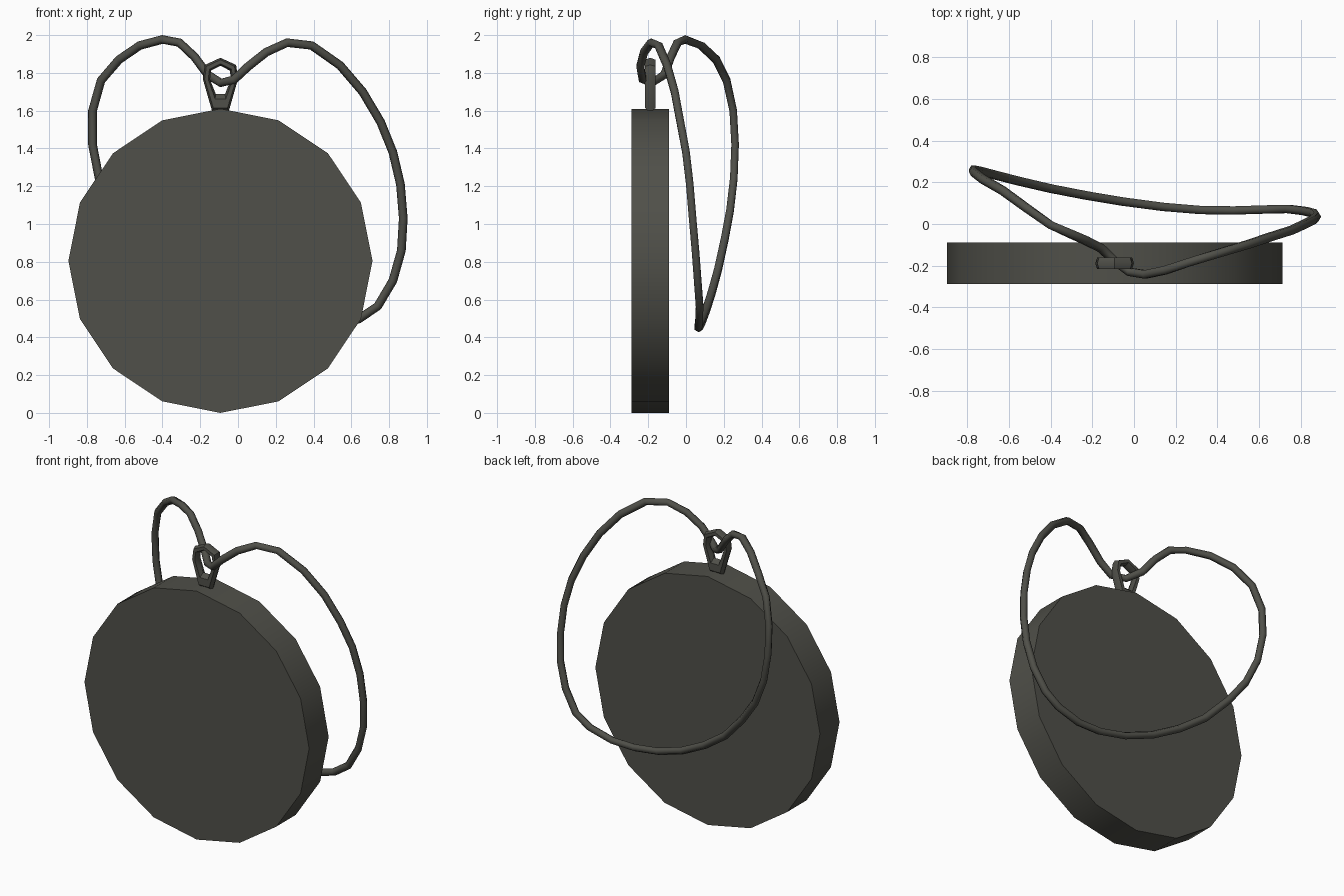
import bpy, bmesh, math
from mathutils import Vector

if "Cube" in bpy.data.objects:
    bpy.data.objects.remove(bpy.data.objects["Cube"])

metal = bpy.data.materials.new("dark_grey_metal")
metal.diffuse_color = (0.08, 0.08, 0.067, 1)
metal.use_nodes = True
metal.node_tree.nodes["Principled BSDF"].inputs["Base Color"].default_value = metal.diffuse_color
CX, CY, R = -0.093, -0.189, 0.805


def finish(bm, name, angle):
    bmesh.ops.recalc_face_normals(bm, faces=bm.faces)
    me = bpy.data.meshes.new(name)
    bm.to_mesh(me)
    bm.free()
    me.materials.append(metal)
    ob = bpy.data.objects.new(name, me)
    bpy.context.collection.objects.link(ob)
    bpy.ops.object.select_all(action='DESELECT')
    ob.select_set(True)
    bpy.context.view_layer.objects.active = ob
    bpy.ops.object.shade_smooth_by_angle(angle=math.radians(angle))
    return ob


def skin_rings(rings):
    """Closed tube through a closed series of cross-sections."""
    bm = bmesh.new()
    vs = [[bm.verts.new(p) for p in ring] for ring in rings]
    n, m = len(vs), len(vs[0])
    for i in range(n):
        a, b = vs[i], vs[(i + 1) % n]
        for j in range(m):
            k = (j + 1) % m
            bm.faces.new((a[j], a[k], b[k], b[j]))
    return bm


# medallion: 16-sided disc standing on its edge
bm = bmesh.new()
sides = []
for y in (CY - 0.1, CY + 0.1):
    sides.append([bm.verts.new((CX + R * math.sin(math.tau * i / 16), y,
                                R + R * math.cos(math.tau * i / 16))) for i in range(16)])
for s in sides:
    bm.faces.new(s)
for i in range(16):
    k = (i + 1) % 16
    bm.faces.new((sides[0][i], sides[0][k], sides[1][k], sides[1][i]))
finish(bm, "medallion", 30)

# hanging eyelet: teardrop ring with a bevelled section
outer = [(0, 1.88), (0.083, 1.842), (0.093, 1.767), (0.042, 1.59)]
inner = [(0, 1.838), (0.05, 1.812), (0.055, 1.765), (0.024, 1.687)]
pairs = list(zip(outer, inner))
pairs += [((-o[0], o[1]), (-i[0], i[1])) for o, i in reversed(pairs[1:])]
section = [(0, 0), (0.25, 0.028), (0.75, 0.028), (1, 0), (0.75, -0.028), (0.25, -0.028)]
rings = [[(CX + o[0] + (i[0] - o[0]) * t, CY + d, o[1] + (i[1] - o[1]) * t)
          for t, d in section] for o, i in pairs]
finish(skin_rings(rings), "eyelet", 40)

# cord: closed loop threaded through the eyelet
path = [Vector(p) for p in (
    (-0.09, -0.18, 1.747), (-0.16, -0.115, 1.79), (-0.23, -0.08, 1.885),
    (-0.31, -0.045, 1.96), (-0.40, -0.005, 1.977), (-0.52, 0.08, 1.945),
    (-0.63, 0.16, 1.87), (-0.725, 0.215, 1.76), (-0.77, 0.25, 1.60),
    (-0.77, 0.26, 1.42), (-0.735, 0.253, 1.24), (-0.66, 0.233, 1.07),
    (-0.55, 0.205, 0.92), (-0.40, 0.17, 0.76), (-0.23, 0.137, 0.64),
    (-0.05, 0.107, 0.545), (0.14, 0.082, 0.48), (0.32, 0.067, 0.45),
    (0.48, 0.065, 0.452), (0.64, 0.07, 0.497), (0.74, 0.072, 0.565),
    (0.82, 0.062, 0.70), (0.865, 0.05, 0.86), (0.875, 0.035, 1.03),
    (0.86, 0.02, 1.21), (0.82, 0.0, 1.38), (0.755, -0.03, 1.54),
    (0.66, -0.06, 1.70), (0.54, -0.10, 1.84), (0.39, -0.145, 1.945),
    (0.26, -0.185, 1.96), (0.15, -0.222, 1.91), (0.055, -0.242, 1.835),
    (-0.02, -0.23, 1.765))]
rings = []
for i, p in enumerate(path):
    tangent = (path[(i + 1) % len(path)] - path[i - 1]).normalized()
    side = tangent.cross(Vector((0, 1, 0))).normalized()
    up = side.cross(tangent)
    rings.append([p + 0.023 * (side * math.cos(math.tau * j / 6) + up * math.sin(math.tau * j / 6))
                  for j in range(6)])
finish(skin_rings(rings), "cord", 65)
